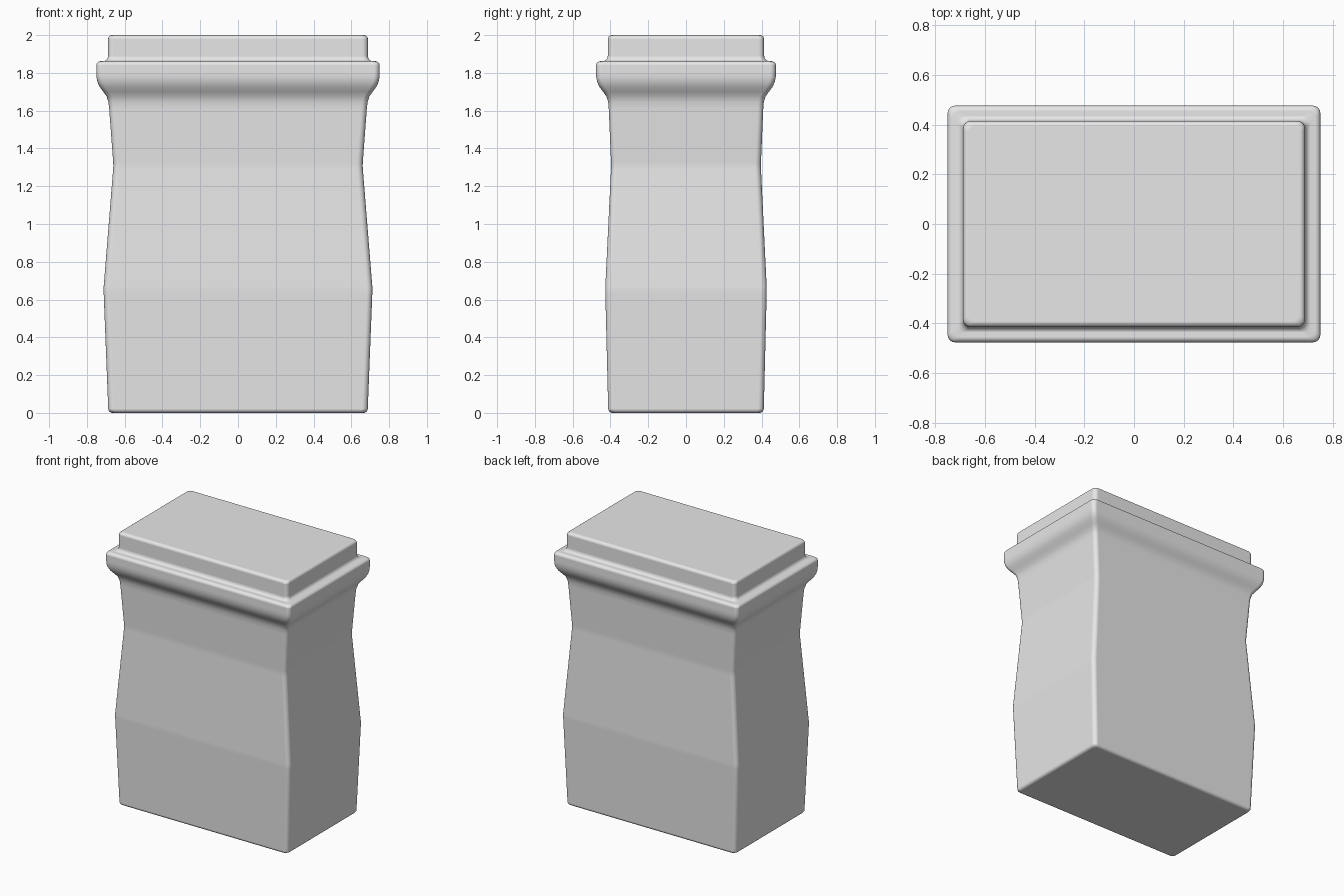
import bpy, bmesh, math

cube = bpy.data.objects.get("Cube")
if cube:
    bpy.data.objects.remove(cube, do_unlink=True)

stone = bpy.data.materials.new("plain_grey")
stone.use_nodes = True
GREY = (0.8, 0.8, 0.8, 1)
stone.diffuse_color = GREY
stone.node_tree.nodes["Principled BSDF"].inputs["Base Color"].default_value = GREY


def ring(bm, hx, hy, z, r, steps=4):
    """Horizontal rectangle with rounded corners."""
    verts = []
    for i, (sx, sy) in enumerate([(1, 1), (-1, 1), (-1, -1), (1, -1)]):
        for k in range(steps + 1):
            a = math.pi / 2 * (i + k / steps)
            verts.append(bm.verts.new((sx * (hx - r) + r * math.cos(a),
                                       sy * (hy - r) + r * math.sin(a), z)))
    return verts


def rounded_edge(hx, hy, z, r, side, steps=4):
    """Sections rolling from the wall (side = 1: up, -1: down) onto a flat end."""
    out = []
    for k in range(steps + 1):
        a = math.pi / 2 * k / steps
        inset = r * (1 - math.cos(a))
        out.append((hx - inset, hy - inset, z + side * r * (math.sin(a) - 1)))
    return out


# Sections from bottom to top: half width, half depth, height
sections = rounded_edge(0.687, 0.412, 0, 0.022, -1)[::-1]
sections += [(0.711, 0.427, 0.63), (0.712, 0.427, 0.65), (0.711, 0.427, 0.67),
             (0.661, 0.397, 1.29), (0.66, 0.396, 1.31), (0.661, 0.397, 1.33)]
# Flared moulding
sections += [(0.682, 0.409, 1.61), (0.686, 0.412, 1.645), (0.695, 0.421, 1.675),
             (0.713, 0.439, 1.7), (0.731, 0.457, 1.724), (0.743, 0.469, 1.749),
             (0.749, 0.475, 1.775), (0.75, 0.476, 1.8)]
sections += rounded_edge(0.75, 0.476, 1.862, 0.022, 1)
# Cove up to the top slab
sections += [(0.71, 0.436, 1.862), (0.7, 0.426, 1.866), (0.691, 0.417, 1.875),
             (0.688, 0.414, 1.89)]
sections += rounded_edge(0.688, 0.414, 2, 0.022, 1)

bm = bmesh.new()
loops = [ring(bm, hx, hy, z, 0.03) for hx, hy, z in sections]
for low, high in zip(loops, loops[1:]):
    n = len(low)
    for i in range(n):
        j = (i + 1) % n
        bm.faces.new((low[i], low[j], high[j], high[i]))
bm.faces.new(loops[0][::-1])
bm.faces.new(loops[-1])

mesh = bpy.data.meshes.new("pillar_block")
bm.to_mesh(mesh)
bm.free()
mesh.materials.append(stone)
block = bpy.data.objects.new("pillar_block", mesh)
bpy.context.collection.objects.link(block)

# Smooth shading with flat faces kept flat
for poly in mesh.polygons:
    poly.use_smooth = True
weighted = block.modifiers.new("weighted_normals", "WEIGHTED_NORMAL")
weighted.weight = 100
